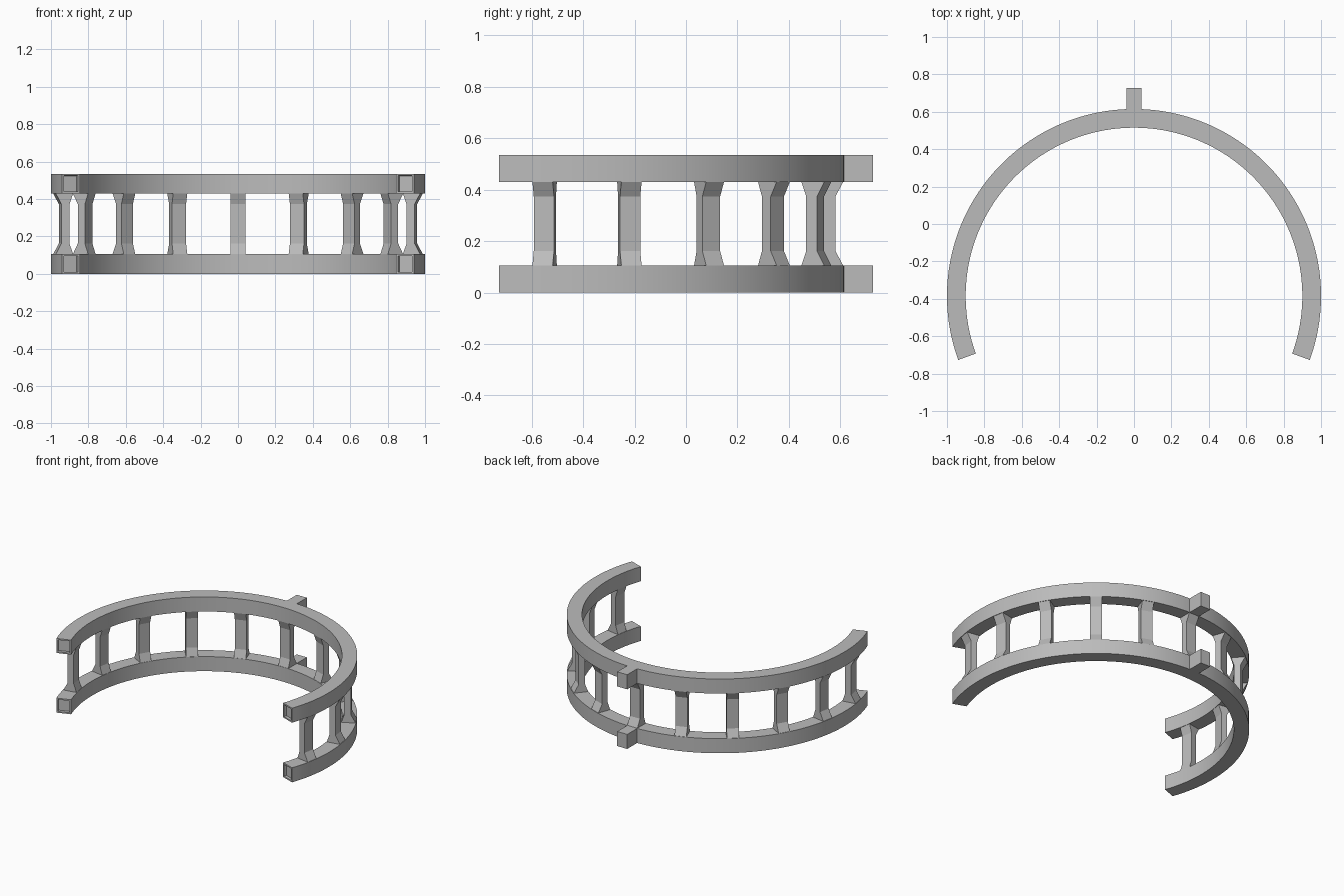
import bpy, bmesh, math
from mathutils import Matrix, Vector

if "Cube" in bpy.data.objects:
    bpy.data.objects.remove(bpy.data.objects["Cube"], do_unlink=True)

CENTRE_Y = -0.385          # centre of the arc
R_IN, R_OUT = 0.9, 1.0
RAIL_H, TOTAL_H = 0.105, 0.535
HALF_SPAN = math.radians(110)
SEGMENTS = 110

grey = bpy.data.materials.new("plain grey")
grey.use_nodes = True
colour = (0.5, 0.5, 0.5, 1)
grey.diffuse_color = colour
grey.node_tree.nodes["Principled BSDF"].inputs["Base Color"].default_value = colour


def finish(bm, name, smooth=False):
    bmesh.ops.recalc_face_normals(bm, faces=bm.faces[:])
    mesh = bpy.data.meshes.new(name)
    bm.to_mesh(mesh)
    bm.free()
    mesh.materials.append(grey)
    obj = bpy.data.objects.new(name, mesh)
    bpy.context.collection.objects.link(obj)
    if smooth:
        bpy.ops.object.select_all(action='DESELECT')
        obj.select_set(True)
        bpy.context.view_layer.objects.active = obj
        bpy.ops.object.shade_smooth_by_angle(angle=math.radians(30))
    return obj


def on_arc(angle, r, z):
    # Angle is measured from the back of the arc
    return Vector((r * math.sin(angle), CENTRE_Y + r * math.cos(angle), z))


def rail(name, z0):
    # Square section swept along the arc, with a recessed panel in each end
    z1 = z0 + RAIL_H
    section = [(R_IN, z0), (R_OUT, z0), (R_OUT, z1), (R_IN, z1)]
    bm = bmesh.new()
    rings = []
    for i in range(SEGMENTS + 1):
        a = -HALF_SPAN + 2 * HALF_SPAN * i / SEGMENTS
        rings.append([bm.verts.new(on_arc(a, r, z)) for r, z in section])
    for p, q in zip(rings, rings[1:]):
        for k in range(4):
            n = (k + 1) % 4
            bm.faces.new((p[k], p[n], q[n], q[k]))
    ends = [bm.faces.new(rings[0]), bm.faces.new(rings[-1])]
    bmesh.ops.recalc_face_normals(bm, faces=bm.faces[:])
    bmesh.ops.inset_individual(bm, faces=ends, thickness=0.014)
    bmesh.ops.inset_individual(bm, faces=ends, thickness=0.001, depth=-0.02)
    finish(bm, name, smooth=True)


def post(name, angle):
    # Radial profile, waisted in the middle and flared into both rails
    lo, hi, flare = RAIL_H - 0.003, TOTAL_H - RAIL_H + 0.003, 0.06
    inner = [(R_IN + 0.001, lo), (0.922, lo + flare), (0.922, hi - flare), (R_IN + 0.001, hi)]
    outer = [(0.998, hi), (0.966, hi - flare), (0.966, lo + flare), (0.998, lo)]
    bm = bmesh.new()
    face = bm.faces.new([bm.verts.new((-0.04, r, z)) for r, z in inner + outer])
    ext = bmesh.ops.extrude_face_region(bm, geom=[face], use_keep_orig=True)
    moved = [v for v in ext["geom"] if isinstance(v, bmesh.types.BMVert)]
    bmesh.ops.translate(bm, verts=moved, vec=(0.08, 0, 0))
    place = Matrix.Translation((0, CENTRE_Y, 0)) @ Matrix.Rotation(-angle, 4, 'Z')
    bmesh.ops.transform(bm, matrix=place, verts=bm.verts[:])
    finish(bm, name)


def tab(name, z0):
    # Square lug at the back of a rail
    y0, y1 = 0.56, 0.727
    bm = bmesh.new()
    size = Matrix.Diagonal((0.08, y1 - y0, RAIL_H, 1))
    place = Matrix.Translation((0, (y0 + y1) / 2, z0 + RAIL_H / 2))
    bmesh.ops.create_cube(bm, size=1, matrix=place @ size)
    finish(bm, name)


for level, base in (("lower", 0), ("upper", TOTAL_H - RAIL_H)):
    rail(level + "_rail", base)
    tab(level + "_back_tab", base)

# Posts every twenty degrees, mirrored about the back
post("back_post", 0)
for step in range(1, 6):
    for side, sign in (("left", 1), ("right", -1)):
        post(f"{side}_post_{step}", sign * math.radians(20 * step))
